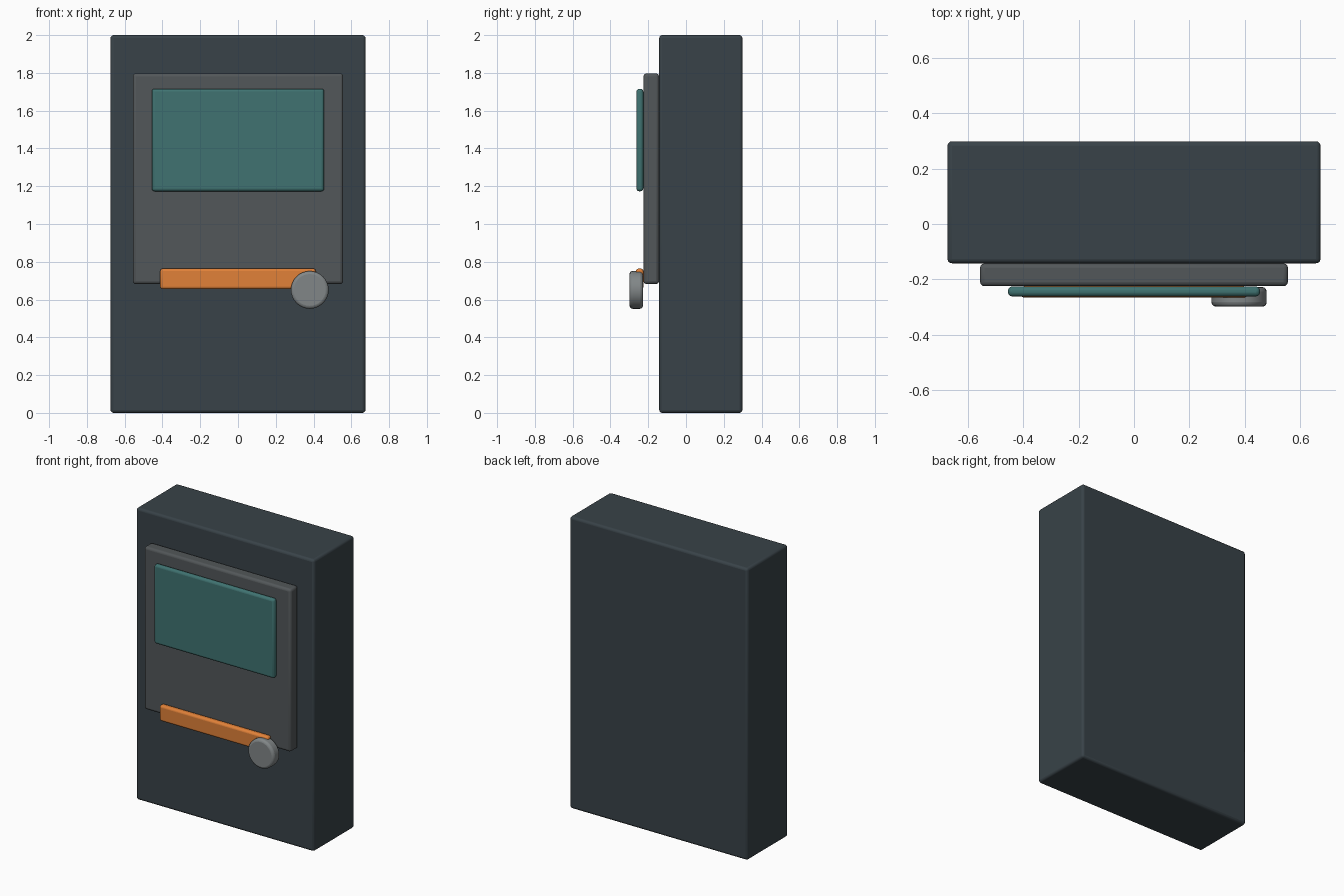
import bpy, math

if "Cube" in bpy.data.objects:
    bpy.data.objects.remove(bpy.data.objects["Cube"])


def finish(obj, name, bevel, color):
    """Name, colour, round the edges and smooth a part."""
    obj.name = name
    bpy.ops.object.transform_apply(location=False, rotation=True, scale=True)
    mod = obj.modifiers.new("rounded_edges", 'BEVEL')
    mod.width = bevel
    mod.segments = 3
    mod.limit_method = 'ANGLE'
    mod.angle_limit = math.radians(40)
    mat = bpy.data.materials.new(name + "_color")
    mat.diffuse_color = (*color, 1)
    mat.use_nodes = True
    mat.node_tree.nodes["Principled BSDF"].inputs["Base Color"].default_value = mat.diffuse_color
    obj.data.materials.append(mat)
    bpy.ops.object.shade_smooth_by_angle(angle=math.radians(35))


def box(name, x, y, z, bevel, color):
    """Rounded box from (min, max) ranges."""
    ranges = (x, y, z)
    bpy.ops.mesh.primitive_cube_add(size=1, location=[(a + b) / 2 for a, b in ranges])
    obj = bpy.context.object
    obj.scale = [b - a for a, b in ranges]
    finish(obj, name, bevel, color)


def disc(name, x, z, radius, y, bevel, color):
    """Rounded disc facing the front."""
    bpy.ops.mesh.primitive_cylinder_add(
        vertices=32, radius=radius, depth=y[1] - y[0],
        location=(x, (y[0] + y[1]) / 2, z), rotation=(math.pi / 2, 0, 0))
    finish(bpy.context.object, name, bevel, color)


# Cabinet and raised front panel
box("cabinet", (-0.675, 0.675), (-0.142, 0.299), (0, 2), 0.016, (0.04, 0.055, 0.065))
box("front_panel", (-0.557, 0.557), (-0.225, -0.143), (0.682, 1.797), 0.016, (0.085, 0.095, 0.1))

# Screen, handle bar and knob
box("screen", (-0.456, 0.456), (-0.262, -0.226), (1.173, 1.716), 0.015, (0.05, 0.17, 0.165))
box("handle_bar", (-0.412, 0.412), (-0.266, -0.225), (0.655, 0.764), 0.014, (0.75, 0.22, 0.04))
disc("knob", 0.38, 0.651, 0.1, (-0.299, -0.228), 0.016, (0.22, 0.24, 0.245))
